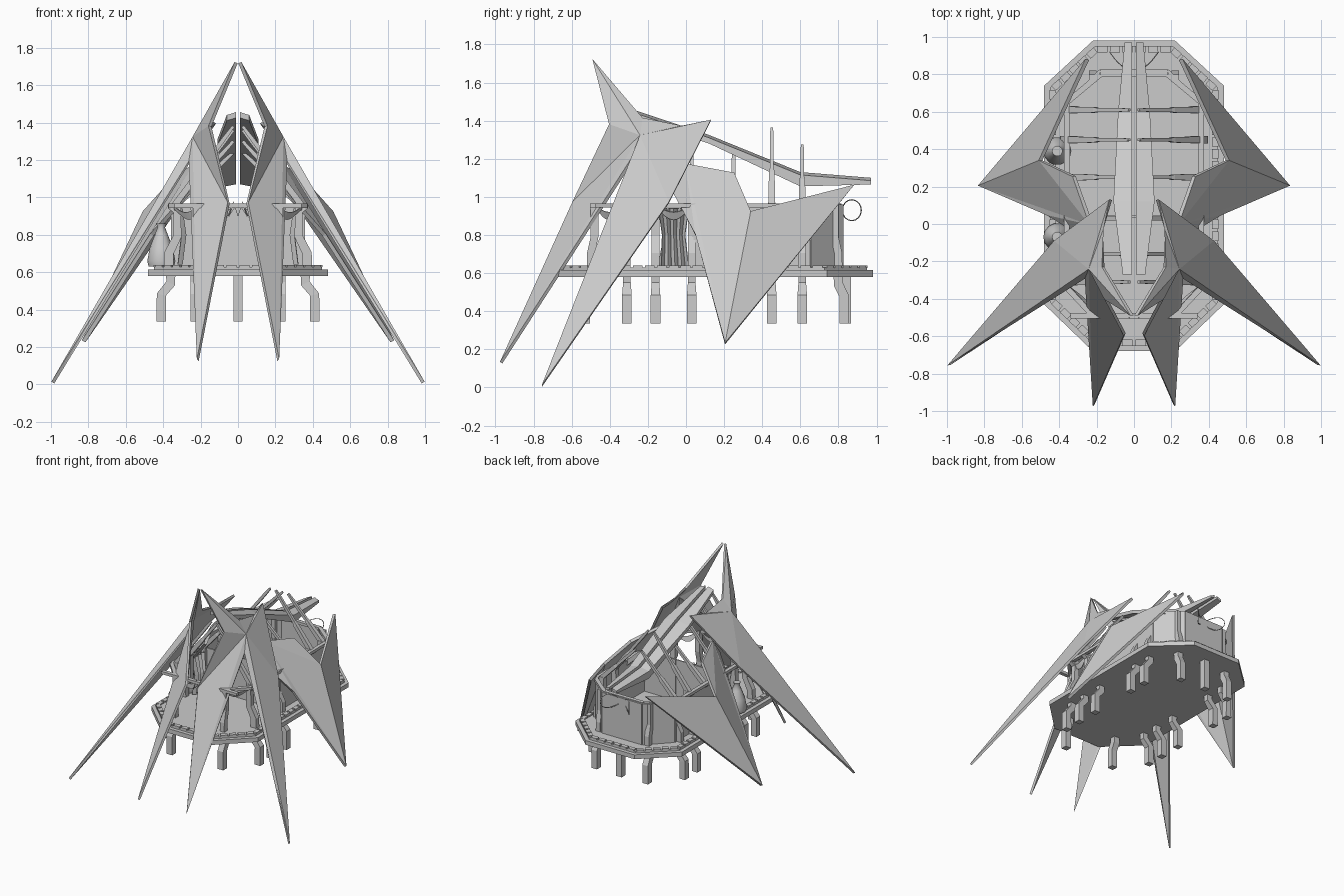
import bpy, bmesh, math
from mathutils import Vector

if "Cube" in bpy.data.objects:
    bpy.data.objects.remove(bpy.data.objects["Cube"])


def mesh(name, verts, faces, mirror=False, thick=0):
    me = bpy.data.meshes.new(name)
    me.from_pydata(verts, [], faces)
    bm = bmesh.new()
    bm.from_mesh(me)
    bmesh.ops.recalc_face_normals(bm, faces=bm.faces)
    bm.to_mesh(me)
    bm.free()
    ob = bpy.data.objects.new(name, me)
    bpy.context.collection.objects.link(ob)
    if thick:
        m = ob.modifiers.new("thickness", 'SOLIDIFY')
        m.thickness, m.offset = thick, 0
    if mirror:
        m = ob.modifiers.new("mirror", 'MIRROR')
        m.use_mirror_merge = False
    return ob


def beam(name, pts, w, d=None, side=(0, 1, 0), mirror=False):
    """Rectangular bar following pts; w across the path, d along 'side'."""
    d = d or w
    side = Vector(side).normalized()
    pts = [Vector(p) for p in pts]
    ws = w if isinstance(w, (list, tuple)) else [w] * len(pts)
    ds = d if isinstance(d, (list, tuple)) else [d] * len(pts)
    vs, fs = [], []
    for i, p in enumerate(pts):
        t = (pts[min(i + 1, len(pts) - 1)] - pts[max(i - 1, 0)]).normalized()
        n = t.cross(side).normalized()
        for a, b in ((-1, -1), (1, -1), (1, 1), (-1, 1)):
            vs.append(p + n * a * ws[i] / 2 + side * b * ds[i] / 2)
        if i:
            k = 4 * i
            fs += [(k - 4 + j, k - 4 + (j + 1) % 4, k + (j + 1) % 4, k + j) for j in range(4)]
    k = len(vs) - 4
    fs += [(3, 2, 1, 0), (k, k + 1, k + 2, k + 3)]
    return mesh(name, vs, fs, mirror)


def octagon(inset):
    c = inset * 0.41
    half = [(0.22 - c, 0.98 - inset), (0.48 - inset, 0.74 - c),
            (0.48 - inset, -0.43 + c), (0.22 - c, -0.68 + inset)]
    return half + [(-x, y) for x, y in reversed(half)]


def slab(name, inset, z0, z1):
    o = octagon(inset)
    vs = [(x, y, z) for z in (z0, z1) for x, y in o]
    fs = [tuple(range(8)), tuple(range(8, 16))]
    fs += [(i, (i + 1) % 8, 8 + (i + 1) % 8, 8 + i) for i in range(8)]
    return mesh(name, vs, fs)


# Platform with a border of short planks
slab("platform", 0, 0.58, 0.615)
slab("deck", 0.03, 0.615, 0.628)
rim = octagon(0.045)
for i in range(8):
    a, b = Vector((*rim[i], 0.633)), Vector((*rim[(i + 1) % 8], 0.633))
    n = max(3, int((b - a).length / 0.06))
    for k in range(n):
        beam("border_plank", [a.lerp(b, (k + .1) / n), a.lerp(b, (k + .9) / n)],
             0.035, 0.012, side=(0, 0, 1))

# Four-pointed front blades
star = [(0.01, -0.49, 1.72), (0.15, -0.40, 1.38), (0.05, -0.59, 0.97), (0.215, -0.97, 0.13),
        (0.26, -0.285, 1.19), (0.99, -0.755, 0.01), (0.42, -0.09, 0.97), (0.125, 0.13, 1.40),
        (0.165, -0.02, 1.365), (0.165, -0.23, 1.41), (0.235, -0.24, 1.32)]
mesh("front_blade", star, [(10, i, (i + 1) % 10) for i in range(10)], True, 0.018)

# Rear side blades
wing = [(0.25, 0.88, 1.06), (0.50, 0.34, 0.92), (0.32, 0.255, 1.12), (0.23, 0.0, 1.17),
        (0.24, -0.08, 1.05), (0.46, 0.05, 0.80), (0.825, 0.205, 0.23)]
mesh("side_blade", wing, [(0, 1, 6), (1, 2, 3), (1, 3, 6), (3, 5, 6), (3, 4, 5)], True, 0.022)

# Ridge planks sloping down to a tail fin
ridge = [(-0.27, 1.455, 0.06), (0.12, 1.325, 0.11), (0.60, 1.13, 0.085), (0.97, 1.10, 0.05)]
vs, fs = [], []
for i, (y, z, x) in enumerate(ridge):
    h = (0.03, 0.03, 0.06, 0.02)[i]
    vs += [(0.012, y, z), (x, y, z - 0.015), (x, y, z - 0.015 - h), (0.012, y, z - h)]
    if i:
        k = 4 * i
        fs += [(k - 4 + j, k - 4 + (j + 1) % 4, k + (j + 1) % 4, k + j) for j in range(4)]
fs += [(0, 1, 2, 3), (12, 13, 14, 15)]
mesh("ridge_plank", vs, fs, True)

# Cranked posts and supporting legs along both sides
for y in (-0.31, -0.16, 0.03, 0.45, 0.61):
    beam("side_leg", [(0.36, y, 0.585), (0.36, y, 0.54), (0.41, y, 0.48), (0.41, y, 0.335)],
         0.05, [0.04, 0.04, 0.05, 0.05], mirror=True)
    beam("side_post", [(0.37, y, 0.62), (0.37, y, 0.70), (0.325, y, 0.79), (0.325, y, 0.97)],
         [0.05, 0.05, 0.045, 0.04], 0.04, mirror=True)
for y, s in ((-0.50, -1), (0.80, 1)):
    beam("end_leg", [(0.23, y, 0.585), (0.23, y, 0.54), (0.23, y + s * .03, 0.48),
                     (0.23, y + s * .03, 0.335)], 0.05, side=(1, 0, 0), mirror=True)
    beam("end_post", [(0.22, y, 0.62), (0.22, y, 0.70), (0.22, y - s * .02, 0.79),
                      (0.22, y - s * .02, 0.96)], 0.04, side=(1, 0, 0), mirror=True)
beam("centre_rear_leg", [(0, 0.84, 0.585), (0, 0.84, 0.335)], 0.05)

# Tapered rafters rising from posts to the ridge
for y, top in ((-0.31, 1.38), (-0.16, 1.36), (0.03, 1.30), (0.25, 1.24), (0.45, 1.36), (0.61, 1.27)):
    a, b = Vector((0.36, y, 0.93)), Vector((0.025, y, top))
    beam("rafter", [a, a.lerp(b, .45), a.lerp(b, .5), a.lerp(b, .85), b],
         [.035, .03, .022, .022, .016], [.036, .03, .02, .02, .014], mirror=True)

# Eaves rail around the top of the frame
eaves = [(0.18, 0.80), (0.36, 0.65), (0.36, -0.34), (0.22, -0.49)]
for (x0, y0), (x1, y1) in zip(eaves, eaves[1:]):
    beam("eaves_rail", [(x0, y0, 0.955), (x1, y1, 0.955)], 0.03, 0.022, side=(0, 0, 1), mirror=True)
for y, x in ((-0.49, 0.34), (0.80, 0.18)):
    beam("end_rail", [(-x, y, 0.955), (x, y, 0.955)], 0.03, 0.022, side=(0, 0, 1))

# Rear chamber walls and partition
plan = [(0.06, 0.04), (0.35, 0.04), (0.35, 0.65), (0.18, 0.82), (0, 0.82)]
for (x0, y0), (x1, y1) in zip(plan, plan[1:]):
    mesh("chamber_wall", [(x0, y0, .62), (x1, y1, .62), (x1, y1, .96), (x0, y0, .96)],
         [(0, 1, 2, 3)], True, 0.015)
mesh("doorway_curtain", [(0.06, .04, .62), (-.06, .04, .62), (-.06, .04, .96), (.06, .04, .96)],
     [(0, 1, 2, 3)], thick=0.01)

# Swagged cloth beneath the rails
for p, q in (((0.34, -0.34), (0.34, -0.17)), ((0.34, -0.15), (0.34, 0.02)),
             ((0.22, -0.47), (0.34, -0.34)), ((0.02, -0.48), (0.20, -0.48))):
    vs = []
    for i in range(9):
        t = i / 8
        x, y = p[0] + (q[0] - p[0]) * t, p[1] + (q[1] - p[1]) * t
        sag = math.sin(math.pi * t)
        vs += [(x, y, 0.95 - 0.03 * sag), (x - 0.02 * sag, y, 0.94 - 0.06 * sag)]
    mesh("swag_cloth", vs, [(2 * i, 2 * i + 2, 2 * i + 3, 2 * i + 1) for i in range(8)], True, 0.005)

# Side drapes hanging in folds between two posts
vs = []
for i in range(17):
    y = -0.145 + 0.16 * i / 16
    x = 0.31 + 0.012 * math.cos(i * math.pi / 2)
    vs += [(x, y, 0.94), (x - 0.02, -0.065 + (y + 0.065) * 0.75, 0.80), (x, y * 0.9, 0.64)]
mesh("folded_drape", vs, [(3 * i + j, 3 * i + 3 + j, 3 * i + 4 + j, 3 * i + 1 + j)
                         for i in range(16) for j in range(2)], True, 0.004)

# Rounded sacks on the left walkway
prof = [(0.068, 0.63), (0.075, 0.66), (0.062, 0.73), (0.035, 0.80), (0.02, 0.84), (0.028, 0.86)]
for y in (-0.07, 0.39):
    N = 14
    vs = [(-0.41 + r * math.cos(2 * math.pi * k / N), y + r * math.sin(2 * math.pi * k / N), z)
          for r, z in prof for k in range(N)]
    fs = [(i * N + k, i * N + (k + 1) % N, i * N + N + (k + 1) % N, i * N + N + k)
          for i in range(len(prof) - 1) for k in range(N)]
    fs += [tuple(range(N)), tuple(range(len(vs) - N, len(vs)))]
    ob = mesh("sack", vs, fs)
    for p in ob.data.polygons:
        p.use_smooth = len(p.vertices) == 4


# Thin wire ornaments
def wire(name, pts, r):
    cu = bpy.data.curves.new(name, 'CURVE')
    cu.dimensions, cu.bevel_depth, cu.bevel_resolution = '3D', r, 0
    sp = cu.splines.new('POLY')
    sp.points.add(len(pts) - 1)
    for p, co in zip(sp.points, pts):
        p.co = (*co, 1)
    bpy.context.collection.objects.link(bpy.data.objects.new(name, cu))


loop = [2 * math.pi * k / 32 for k in range(33)]
wire("rear_wire_loop", [(0.13 * math.cos(t), 0.87 + 0.05 * math.cos(t * 2),
                         0.93 + 0.055 * math.sin(2 * t)) for t in loop], 0.003)
wire("front_zigzag", [(-0.05 + 0.025 * k, -0.50, 0.975 if k % 2 else 0.90) for k in range(5)], 0.004)
